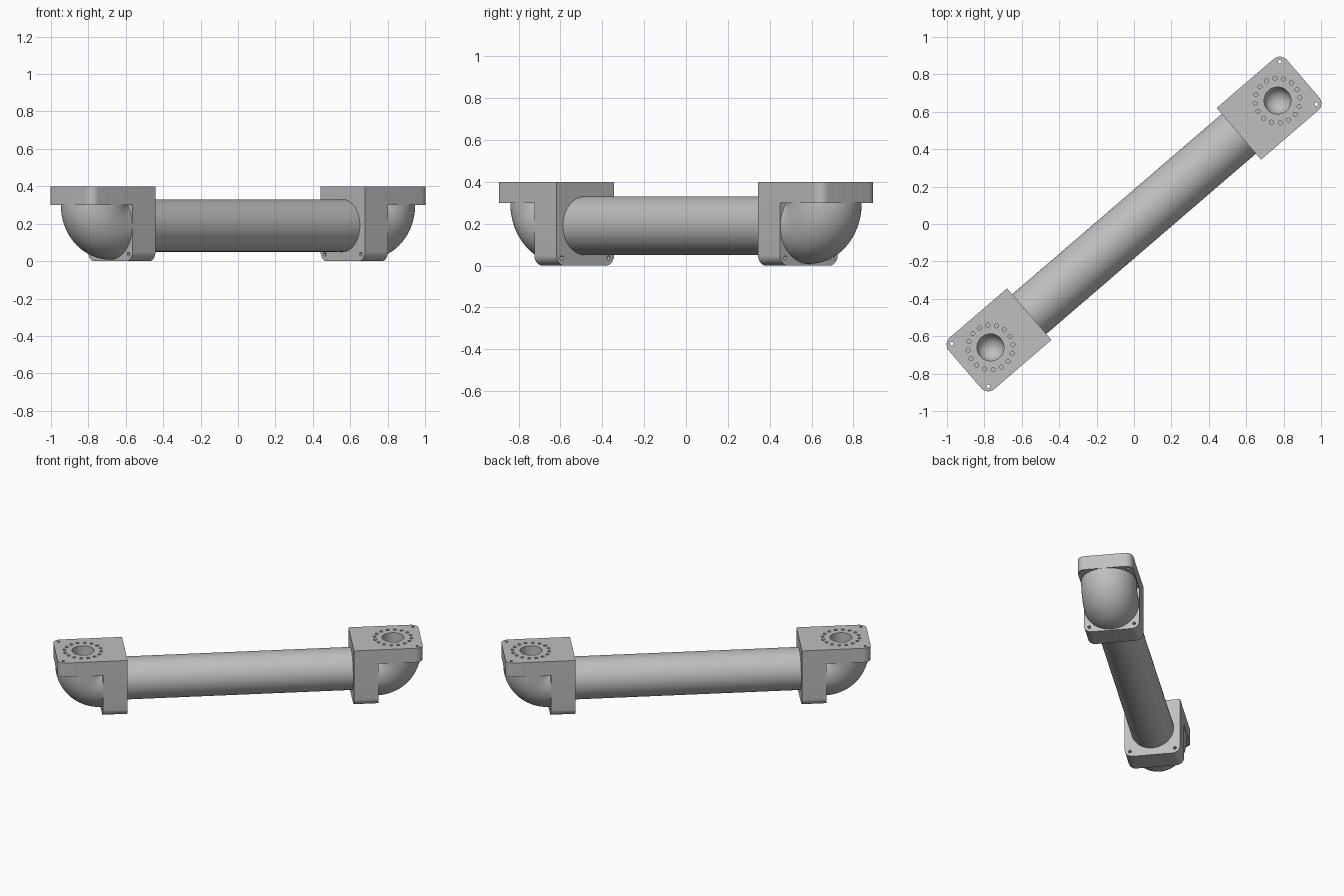
import bpy, bmesh
from math import sin, cos, pi, radians
from mathutils import Matrix, Vector

cube = bpy.data.objects.get("Cube")
if cube:
    bpy.data.objects.remove(cube, do_unlink=True)

# Main dimensions, measured along the link axis
YAW = radians(40.7)
HALF_W, INNER, FLANGE_OUT, OUTER = 0.182, 0.739, 0.90, 1.192
TOP, PLATE_Z, CORNER = 0.40, 0.30, 0.05
BEND, PIPE = 0.112, 0.18
PORT = FLANGE_OUT + BEND
AXIS_Z = PLATE_Z - BEND

grey = bpy.data.materials.new("satin_grey")
grey.use_nodes = True
colour = (0.52, 0.52, 0.52, 1)
grey.diffuse_color = colour
grey.node_tree.nodes["Principled BSDF"].inputs["Base Color"].default_value = colour


def finish(name, bm):
    bmesh.ops.remove_doubles(bm, verts=bm.verts, dist=1e-5)
    bmesh.ops.recalc_face_normals(bm, faces=bm.faces)
    mesh = bpy.data.meshes.new(name)
    bm.to_mesh(mesh)
    bm.free()
    mesh.materials.append(grey)
    obj = bpy.data.objects.new(name, mesh)
    bpy.context.collection.objects.link(obj)
    return obj


def extrude_outline(name, points, offset):
    bm = bmesh.new()
    face = bm.faces.new([bm.verts.new(p) for p in points])
    geom = bmesh.ops.extrude_face_region(bm, geom=[face])["geom"]
    moved = [g for g in geom if isinstance(g, bmesh.types.BMVert)]
    bmesh.ops.translate(bm, verts=moved, vec=Vector(offset))
    return finish(name, bm)


def rounded_end(near, far, half, radius, steps=10):
    """Rectangle outline with square near corners and round far corners."""
    pts = [(near, -half)]
    for side in (-1, 1):
        for i in range(steps + 1):
            a = pi / 2 * i / steps + (-pi / 2 if side < 0 else 0)
            pts.append((far - radius + radius * cos(a),
                        side * (half - radius) + radius * sin(a)))
    return pts + [(near, half)]


def add_cylinder(bm, centre, radius, depth, along_x=False, sides=24):
    m = Matrix.Translation(centre)
    if along_x:
        m = m @ Matrix.Rotation(pi / 2, 4, 'Y')
    bmesh.ops.create_cone(bm, cap_ends=True, segments=sides, radius1=radius,
                          radius2=radius, depth=depth, matrix=m)


def elbow_mesh(name, bends=24, sides=64):
    """Quarter bend between the end flange and the port plate."""
    bm = bmesh.new()
    rings = []
    for i in range(bends + 1):
        a = pi / 2 * i / bends
        ring = []
        for j in range(sides):
            t = 2 * pi * j / sides
            rho = max(BEND + PIPE * cos(t), 0)
            ring.append(bm.verts.new((FLANGE_OUT + rho * sin(a), PIPE * sin(t),
                                      PLATE_Z - rho * cos(a))))
        rings.append(ring)
    for r0, r1 in zip(rings, rings[1:]):
        for j in range(sides):
            k = (j + 1) % sides
            bm.faces.new((r0[j], r0[k], r1[k], r1[j]))
    bm.faces.new(rings[0])
    bm.faces.new(rings[-1])
    return finish(name, bm)


def cut(obj, cutter):
    mod = obj.modifiers.new("holes", 'BOOLEAN')
    mod.operation, mod.solver, mod.object = 'DIFFERENCE', 'EXACT', cutter
    bpy.context.view_layer.update()
    graph = bpy.context.evaluated_depsgraph_get()
    result = bpy.data.meshes.new_from_object(obj.evaluated_get(graph))
    obj.modifiers.clear()
    obj.data = result


def smooth(obj):
    bpy.ops.object.select_all(action='DESELECT')
    obj.select_set(True)
    bpy.context.view_layer.objects.active = obj
    bpy.ops.object.shade_smooth_by_angle(angle=radians(30))


# Cutter for the central port with a bowl-shaped floor
bm = bmesh.new()
bore, floor_z, steps = 0.072, 0.20, 10
profile = [(0, 0.5), (bore, 0.5)]
profile += [(bore * cos(pi / 2 * i / steps), floor_z - bore * sin(pi / 2 * i / steps))
            for i in range(steps + 1)]
verts = [bm.verts.new((PORT + r, 0, z)) for r, z in profile]
edges = [bm.edges.new(pair) for pair in zip(verts, verts[1:])]
bmesh.ops.spin(bm, geom=verts + edges, cent=(PORT, 0, 0), axis=(0, 0, 1),
               angle=2 * pi, steps=48)
port_cutter = finish("port_cutter", bm)

# Cutter for the bolt ring and the plate corner holes
bm = bmesh.new()
for i in range(16):
    a = 2 * pi * (i + 0.5) / 16
    add_cylinder(bm, (PORT + 0.12 * cos(a), 0.12 * sin(a), TOP), 0.011, 0.14, sides=16)
for side in (-1, 1):
    add_cylinder(bm, (OUTER - 0.036, side * 0.15, 0.35), 0.01, 0.3, sides=16)
bolt_cutter = finish("bolt_cutter", bm)

# Cutter for the flange corner holes
bm = bmesh.new()
for side in (-1, 1):
    add_cylinder(bm, ((INNER + FLANGE_OUT) / 2, side * 0.148, 0.037), 0.01, 0.4,
                 along_x=True, sides=16)
flange_cutter = finish("flange_cutter", bm)

# One end joint: port plate, flange and elbow
plate = extrude_outline(
    "port_plate", [(x, y, PLATE_Z) for x, y in rounded_end(INNER, OUTER, HALF_W, CORNER)],
    (0, 0, TOP - PLATE_Z))
flange = extrude_outline(
    "end_flange", [(INNER, y, -d) for d, y in rounded_end(-PLATE_Z, 0, HALF_W, CORNER)],
    (FLANGE_OUT - INNER, 0, 0))
elbow = elbow_mesh("elbow")
for part, cutter in ((plate, port_cutter), (plate, bolt_cutter),
                     (elbow, port_cutter), (flange, flange_cutter)):
    cut(part, cutter)
for cutter in (port_cutter, bolt_cutter, flange_cutter):
    bpy.data.objects.remove(cutter, do_unlink=True)

# Place both joints, the second turned half a circle about the centre
for part in (plate, flange, elbow):
    base = part.name
    smooth(part)
    twin = part.copy()
    twin.data = part.data.copy()
    bpy.context.collection.objects.link(twin)
    part.name, twin.name = base + "_left", base + "_right"
    part.rotation_euler.z = YAW
    twin.rotation_euler.z = YAW + pi

# Long round tube joining the two joints
bm = bmesh.new()
add_cylinder(bm, (0, 0, AXIS_Z + 0.002), 0.14, 2 * INNER, along_x=True, sides=64)
tube = finish("link_tube", bm)
tube.rotation_euler.z = YAW
smooth(tube)
